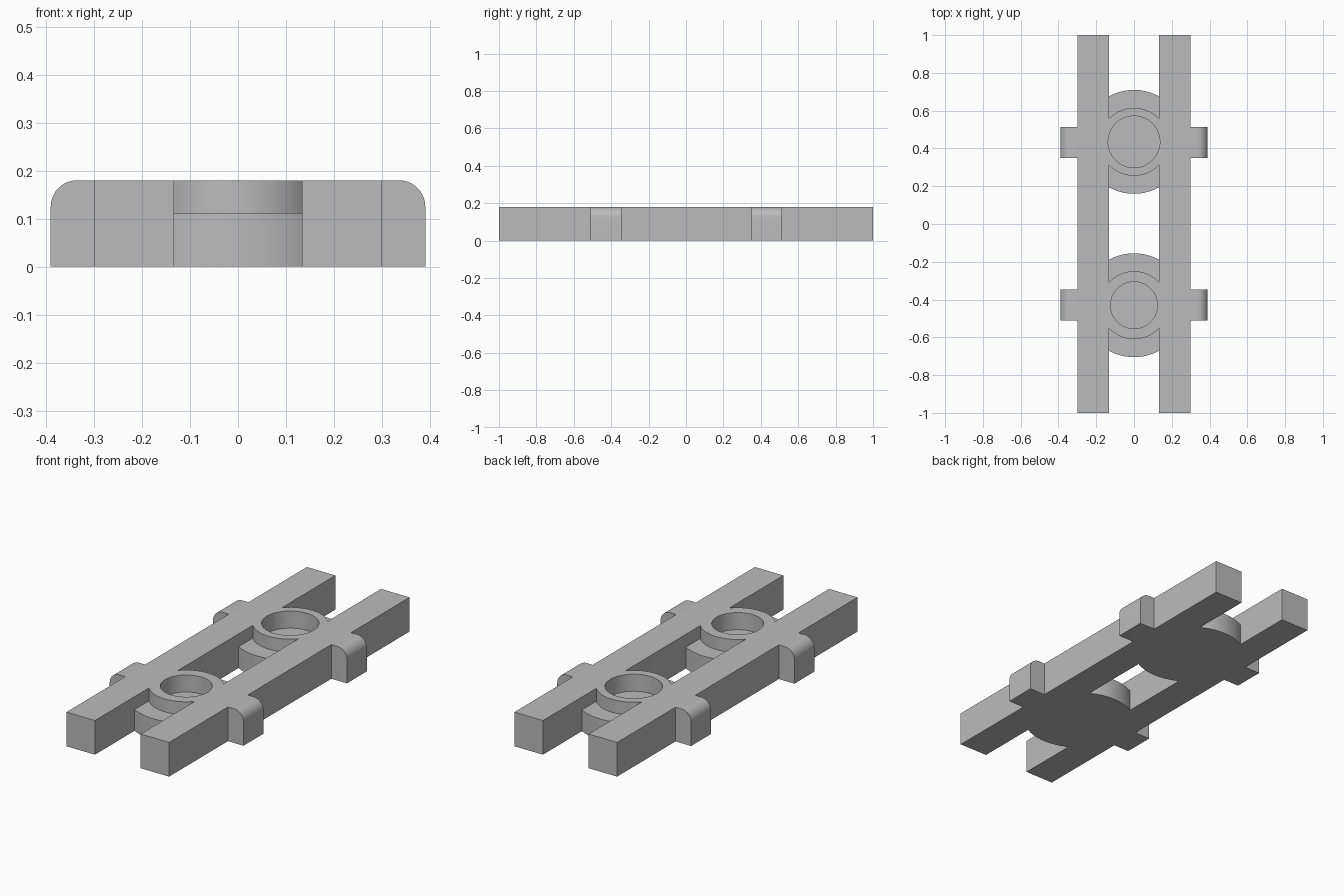
import bpy, bmesh, math
from mathutils import Vector

if "Cube" in bpy.data.objects:
    bpy.data.objects.remove(bpy.data.objects["Cube"], do_unlink=True)

HEIGHT = 0.18
RAIL_IN, RAIL_OUT, TAB_OUT, TAB_ROUND = 0.133, 0.299, 0.39, 0.055

grey = bpy.data.materials.new("plain grey")
grey.use_nodes = True
grey.diffuse_color = (0.5, 0.5, 0.5, 1)
grey.node_tree.nodes["Principled BSDF"].inputs["Base Color"].default_value = (0.5, 0.5, 0.5, 1)


def prism(name, points, direction):
    """Extrude a closed outline along a direction into a solid."""
    bm = bmesh.new()
    face = bm.faces.new([bm.verts.new(p) for p in points])
    new = bmesh.ops.extrude_face_region(bm, geom=[face], use_keep_orig=True)["geom"]
    bmesh.ops.translate(bm, vec=Vector(direction),
                        verts=[v for v in new if isinstance(v, bmesh.types.BMVert)])
    bmesh.ops.recalc_face_normals(bm, faces=bm.faces)
    mesh = bpy.data.meshes.new(name)
    bm.to_mesh(mesh)
    bm.free()
    mesh.materials.append(grey)
    obj = bpy.data.objects.new(name, mesh)
    bpy.context.collection.objects.link(obj)
    return obj


def disc(name, y, radius, bottom, top, sides=64):
    angles = [math.tau * i / sides for i in range(sides)]
    ring = [(radius * math.cos(a), y + radius * math.sin(a), bottom) for a in angles]
    return prism(name, ring, (0, 0, top - bottom))


def rail(name, side):
    a, b = side * RAIL_IN, side * RAIL_OUT
    return prism(name, [(a, -1, 0), (b, -1, 0), (b, -1, HEIGHT), (a, -1, HEIGHT)], (0, 2, 0))


def tab(name, side, y, width=0.165):
    """Side lug with a rounded upper outer edge."""
    start = y - width / 2
    cx, cz = TAB_OUT - TAB_ROUND, HEIGHT - TAB_ROUND
    arc = [(cx + TAB_ROUND * math.cos(a), cz + TAB_ROUND * math.sin(a))
           for a in (math.pi / 2 * i / 10 for i in range(11))]
    outline = [(0.22, 0), (TAB_OUT, 0)] + arc + [(0.22, HEIGHT)]
    return prism(name, [(side * x, start, z) for x, z in outline], (0, width, 0))


def combine(target, other, operation):
    mod = target.modifiers.new(other.name, "BOOLEAN")
    mod.operation = operation
    mod.solver = "EXACT"
    mod.object = other
    bpy.ops.object.select_all(action="DESELECT")
    target.select_set(True)
    bpy.context.view_layer.objects.active = target
    bpy.ops.object.modifier_apply(modifier=mod.name)
    bpy.data.objects.remove(other, do_unlink=True)


# Rails with their side lugs
frame = rail("track_link_frame", 1)
lugs = [tab("side_lug", s, y) for s in (1, -1) for y in (0.432, -0.428)]
solids = [rail("right_rail", -1)] + lugs

# Wide base discs and raised collars joining the rails
sockets = ((0.435, 0.137), (-0.43, 0.124))
for y, bore in sockets:
    solids.append(disc("base_disc", y, 0.275, 0, 0.112))
    solids.append(disc("collar", y, 0.18, 0, HEIGHT))
for part in solids:
    combine(frame, part, "UNION")

# Blind round sockets
for y, bore in sockets:
    combine(frame, disc("socket_cutter", y, bore, 0.09, 0.3), "DIFFERENCE")

bpy.ops.object.shade_smooth_by_angle(angle=math.radians(30))
